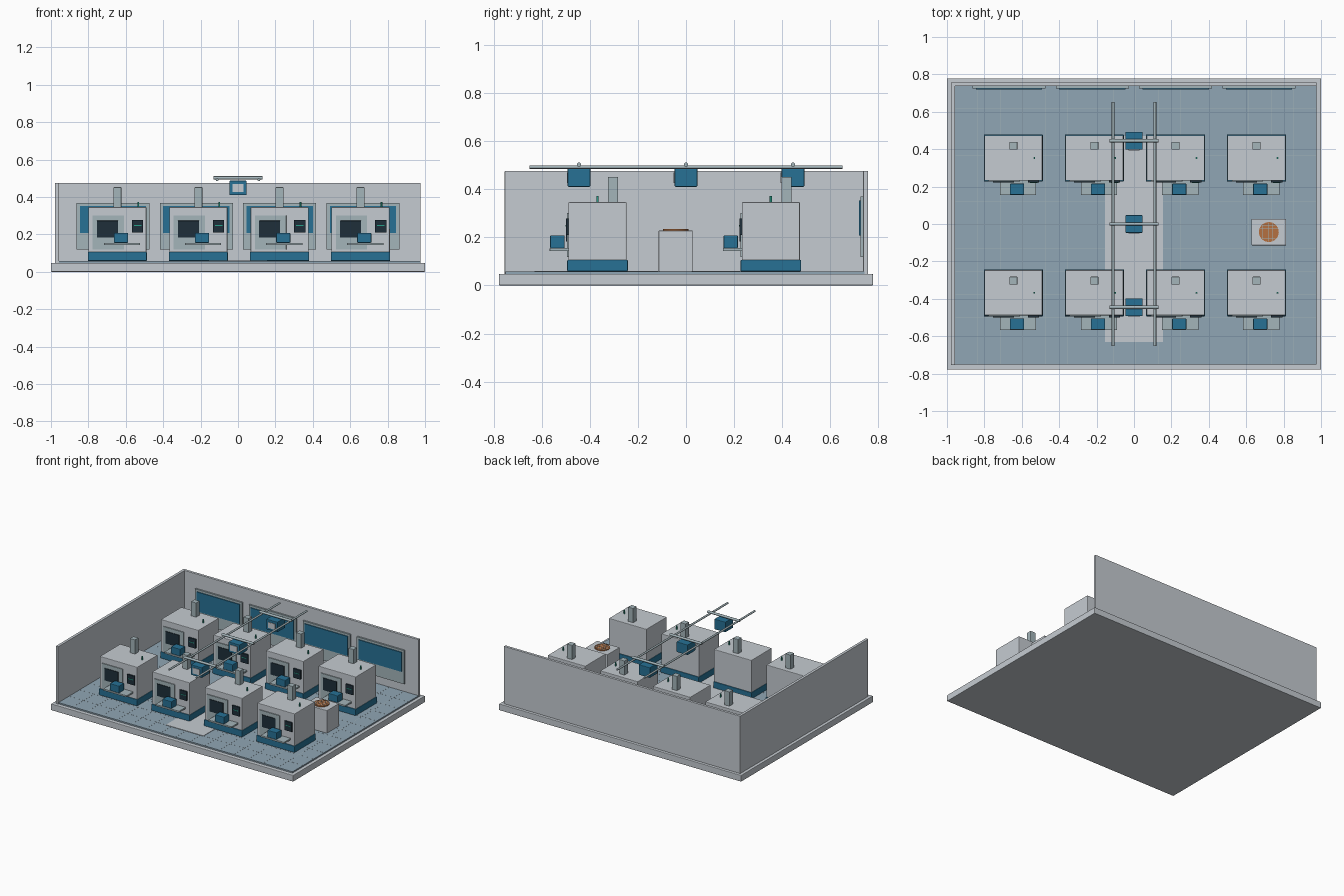
import bpy
import math

if "Cube" in bpy.data.objects:
    bpy.data.objects.remove(bpy.data.objects["Cube"])

# Palette
def mat(name, r, g, b):
    m = bpy.data.materials.new(name)
    m.diffuse_color = (r, g, b, 1)
    m.use_nodes = True
    m.node_tree.nodes["Principled BSDF"].inputs["Base Color"].default_value = m.diffuse_color
    return m

LIGHT = mat("light_panel", .56, .60, .64)
MID = mat("mid_grey", .37, .46, .49)
BLUE = mat("blue", .02, .165, .30)
FLOOR = mat("floor_blue", .28, .38, .46)
DARK = mat("dark_glass", .013, .028, .042)
GREEN = mat("status_green", .02, .35, .25)
COPPER = mat("copper", .46, .16, .05)


def box(name, x, y, z, m, bevel=0):
    """Box from (min, max) ranges on each axis."""
    bpy.ops.mesh.primitive_cube_add(size=1, location=[(a + b) / 2 for a, b in (x, y, z)])
    ob = bpy.context.object
    ob.name = name
    ob.scale = [b - a for a, b in (x, y, z)]
    bpy.ops.object.transform_apply(location=False, rotation=False, scale=True)
    ob.data.materials.append(m)
    if bevel:
        mod = ob.modifiers.new("bevel", "BEVEL")
        mod.width = bevel
        mod.segments = 2
    return ob


def rod(name, loc, r, length, m, axis="Z", sides=24):
    rot = {"X": (0, math.pi / 2, 0), "Y": (math.pi / 2, 0, 0), "Z": (0, 0, 0)}[axis]
    bpy.ops.mesh.primitive_cylinder_add(vertices=sides, radius=r, depth=length,
                                        location=loc, rotation=rot)
    ob = bpy.context.object
    ob.name = name
    ob.data.materials.append(m)
    bpy.ops.object.shade_smooth_by_angle()
    return ob


# Plinth, floor and two walls
box("plinth", (-1, 1), (-.778, .778), (0, .048), LIGHT, .004)
box("floor", (-.957, .975), (-.75, .742), (.046, .058), FLOOR)
box("back_wall", (-.978, .975), (.737, .757), (.046, .476), LIGHT, .002)
box("left_wall", (-.978, -.957), (-.754, .757), (.046, .476), LIGHT, .002)

# Floor tile seams
for i in range(1, 16):
    x = -.957 + i * 1.932 / 16
    box("floor_seam_long", (x - .001, x + .001), (-.748, .735), (.0575, .0585), MID)
for i in range(1, 12):
    y = -.75 + i * 1.49 / 12
    box("floor_seam_cross", (-.955, .973), (y - .001, y + .001), (.0575, .0585), MID)

# Central walkway
box("walkway", (-.155, .155), (-.63, .47), (.057, .061), LIGHT)

# Back wall windows
for cx in (-.668, -.223, .223, .668):
    box("window_frame", (cx - .195, cx + .195), (.725, .739), (.118, .369), MID)
    box("window_glass", (cx - .177, cx + .177), (.719, .727), (.208, .353), BLUE)


# Process machine
def machine(cx, cy):
    f = cy - .121                      # front face of cabinet

    def part(name, x, y, z, m, bevel=0):
        return box(name, (cx + x[0], cx + x[1]), y, z, m, bevel)

    part("machine_base", (-.158, .158), (cy - .126, cy + .126), (.058, .106), BLUE, .004)
    part("machine_cabinet", (-.155, .155), (f, cy + .121), (.104, .346), LIGHT, .004)
    part("machine_door", (-.132, .036), (f - .006, f + .002), (.118, .302), MID, .001)
    part("door_window", (-.109, .003), (f - .010, f), (.182, .273), DARK, .001)
    part("control_screen", (.078, .138), (f - .010, f + .002), (.209, .278), DARK, .001)
    part("screen_bar", (.088, .128), (f - .012, f), (.246, .251), GREEN)
    part("loading_shelf", (-.056 - .016, .122), (f - .078, f + .002), (.143, .155), MID, .001)
    part("wafer_carrier", (-.018, .058), (f - .076, f - .016), (.155, .208), BLUE, .004)
    part("exhaust_duct", (-.021, .021), (cy + .044, cy + .086), (.344, .452), MID, .002)
    rod("status_beacon", (cx + .112, cy, .358), .005, .028, GREEN, sides=12)


for row in (-.368, .353):
    for col in (-.645, -.212, .222, .655):
        machine(col, row)

# Overhead transport rails, hangers and vehicles
for x in (-.112, .112):
    rod("overhead_rail", (x, 0, .492), .007, 1.304, MID, "Y", 16)
for y in (-.445, 0, .445):
    rod("rail_crossbar", (0, y, .502), .009, .264, MID, "X", 16)
    box("transport_vehicle", (-.046, .046), (y - .047, y + .047), (.41, .487), BLUE, .004)
    box("vehicle_front_panel", (-.029, .029), (y - .051, y - .04), (.427, .470), LIGHT)

# Display pedestal with wafer
px, py = .721, -.043
box("pedestal", (px - .093, px + .093), (py - .071, py + .071), (.058, .228), LIGHT, .003)
rod("display_wafer", (px, py, .230), .053, .008, COPPER, sides=48)
for i in (-2, -1, 0, 1, 2):
    d = i * .018
    h = math.sqrt(.051 ** 2 - d ** 2)
    box("wafer_line_a", (px + d - .0008, px + d + .0008), (py - h, py + h), (.233, .2348), MID)
    box("wafer_line_b", (px - h, px + h), (py + d - .0008, py + d + .0008), (.233, .2348), MID)
